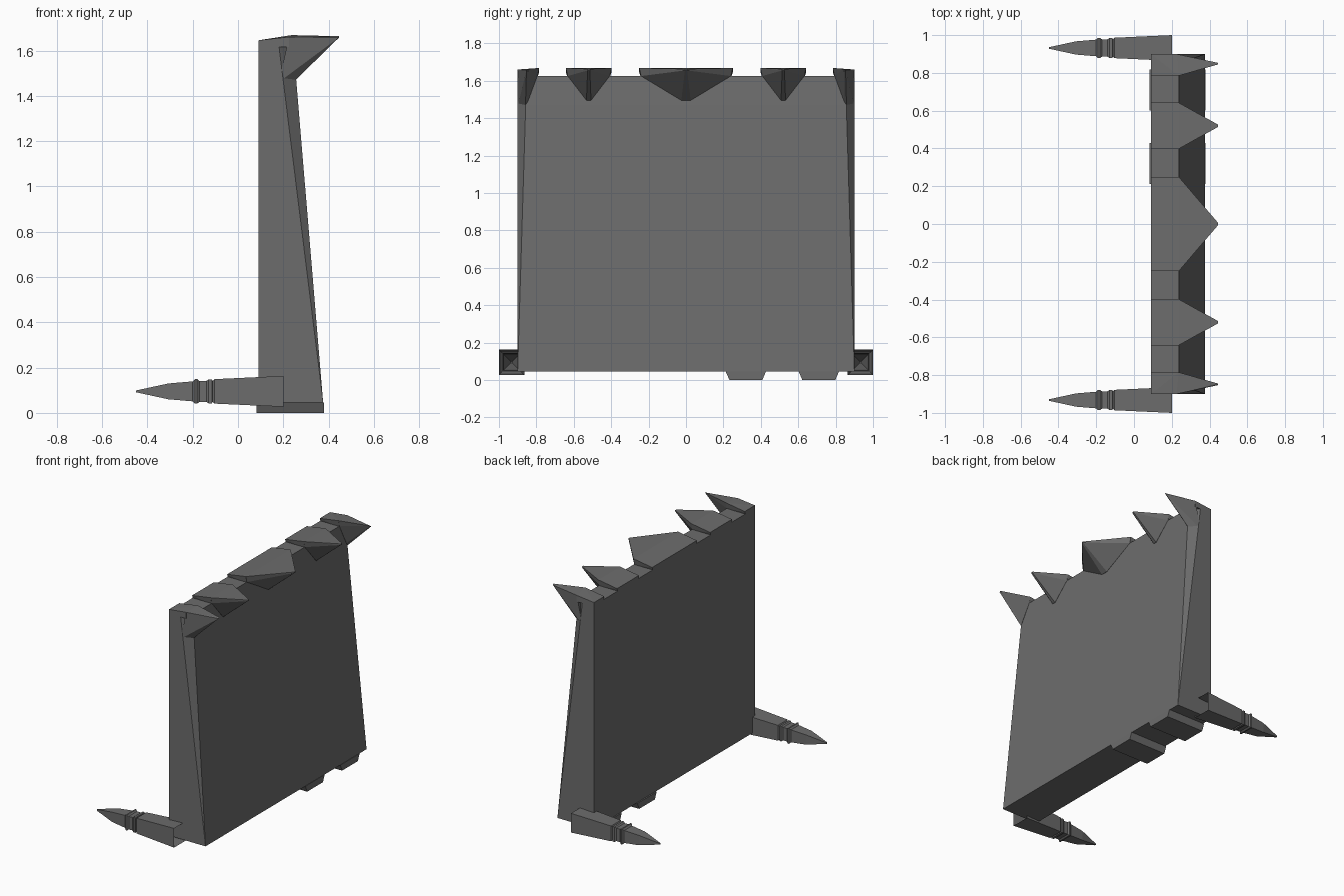
import bpy
import bmesh

old = bpy.data.objects.get("Cube")
if old:
    bpy.data.objects.remove(old)

steel = bpy.data.materials.new("dark grey metal")
steel.use_nodes = True
GREY = (0.15, 0.15, 0.15, 1)
steel.diffuse_color = GREY
steel.node_tree.nodes["Principled BSDF"].inputs["Base Color"].default_value = GREY


def finish(bm, name):
    mesh = bpy.data.meshes.new(name)
    bm.to_mesh(mesh)
    bm.free()
    mesh.materials.append(steel)
    obj = bpy.data.objects.new(name, mesh)
    bpy.context.collection.objects.link(obj)
    return obj


def hull(name, points):
    """Flat-faced convex solid around the given points."""
    bm = bmesh.new()
    for p in points:
        bm.verts.new(p)
    res = bmesh.ops.convex_hull(bm, input=bm.verts)
    loose = [v for v in bm.verts if not v.link_faces]
    bmesh.ops.delete(bm, geom=loose, context='VERTS')
    bmesh.ops.dissolve_limit(bm, angle_limit=0.01, verts=bm.verts, edges=bm.edges)
    bmesh.ops.recalc_face_normals(bm, faces=bm.faces)
    return finish(bm, name)


BACK, RIM = 0.09, 0.237      # back plane and front of the top rim
GAP, CREST = 1.625, 1.668    # heights of the gaps and of the raised blocks

# Wall: leaning front, corners chamfered wider toward the top
wall = []
for s in (-1, 1):
    wall += [(BACK, s * 0.9, 0.045), (0.376, s * 0.9, 0.045),
             (0.18, s * 0.9, 1.47), (0.257, s * 0.857, 1.47),
             (BACK, s * 0.9, GAP), (0.18, s * 0.9, GAP), (RIM, s * 0.85, GAP)]
hull("wall", wall)


def crest_block(name, y, half):
    """Raised block on the rim with a pointed spike out of its front."""
    block, spike = [], []
    for s in (-1, 1):
        top, base = y + s * half, y + s * (half - 0.01)
        block += [(BACK, base, GAP - 0.01), (RIM, base, GAP - 0.01),
                  (BACK, top, 1.645), (RIM, top, CREST)]
        spike += [(RIM, top, CREST), (RIM, base, GAP),
                  (0.445, y + s * 0.006, 1.663), (0.445, y + s * 0.006, 1.655),
                  (0.256, y + s * half * 0.1, 1.495), (0.2, y, 1.5)]
    hull(name + "_block", block)
    hull(name + "_spike", spike)


crest_block("centre", 0, 0.25)
for s, side in ((-1, "right"), (1, "left")):
    crest_block(side + "_middle", s * 0.52, 0.122)

    # Corner block and its spike, wrapping the chamfer
    hull(side + "_corner_block", [
        (BACK, s * 0.795, GAP - 0.01), (RIM, s * 0.795, GAP - 0.01),
        (BACK, s * 0.785, 1.645), (RIM, s * 0.785, CREST),
        (BACK, s * 0.9, GAP - 0.01), (0.225, s * 0.9, GAP - 0.01),
        (BACK, s * 0.9, 1.645), (0.225, s * 0.9, 1.66)])
    hull(side + "_corner_spike", [
        (RIM, s * 0.785, CREST), (RIM, s * 0.795, GAP), (0.225, s * 0.9, 1.66),
        (0.445, s * 0.845, 1.663), (0.445, s * 0.853, 1.657),
        (0.257, s * 0.845, 1.49), (0.255, s * 0.858, 1.47), (0.18, s * 0.9, 1.46)])

    # Feet under the wall
    for label, y in (("inner", 0.32), ("outer", 0.71)):
        foot = []
        for t in (-1, 1):
            for x0 in (0.081, 0.379):
                foot += [(x0, y + t * 0.088, 0), (x0, y + t * 0.108, 0.046)]
        hull(side + "_" + label + "_foot", foot)

    # Square pointed bar, open at its wide end
    bm = bmesh.new()
    rings = []
    for x, r in ((0.2, 0.068), (-0.104, 0.054), (-0.112, 0.046), (-0.115, 0.053),
                 (-0.13, 0.053), (-0.14, 0.046), (-0.17, 0.046), (-0.18, 0.054),
                 (-0.19, 0.054), (-0.2, 0.044), (-0.307, 0.035), (-0.45, 0.004)):
        rings.append([bm.verts.new((x, s * 0.932 + a * r, 0.095 + b * r))
                      for a, b in ((-1, -1), (1, -1), (1, 1), (-1, 1))])
    for a, b in zip(rings, rings[1:]):
        for i in range(4):
            j = (i + 1) % 4
            bm.faces.new((a[i], b[i], b[j], a[j]))
    bm.faces.new(rings[-1])
    bmesh.ops.recalc_face_normals(bm, faces=bm.faces)
    # An open shell has no sure inside, so turn it outward if needed
    if bm.calc_volume(signed=True) < 0:
        bmesh.ops.reverse_faces(bm, faces=bm.faces)
    finish(bm, side + "_pointed_bar")
